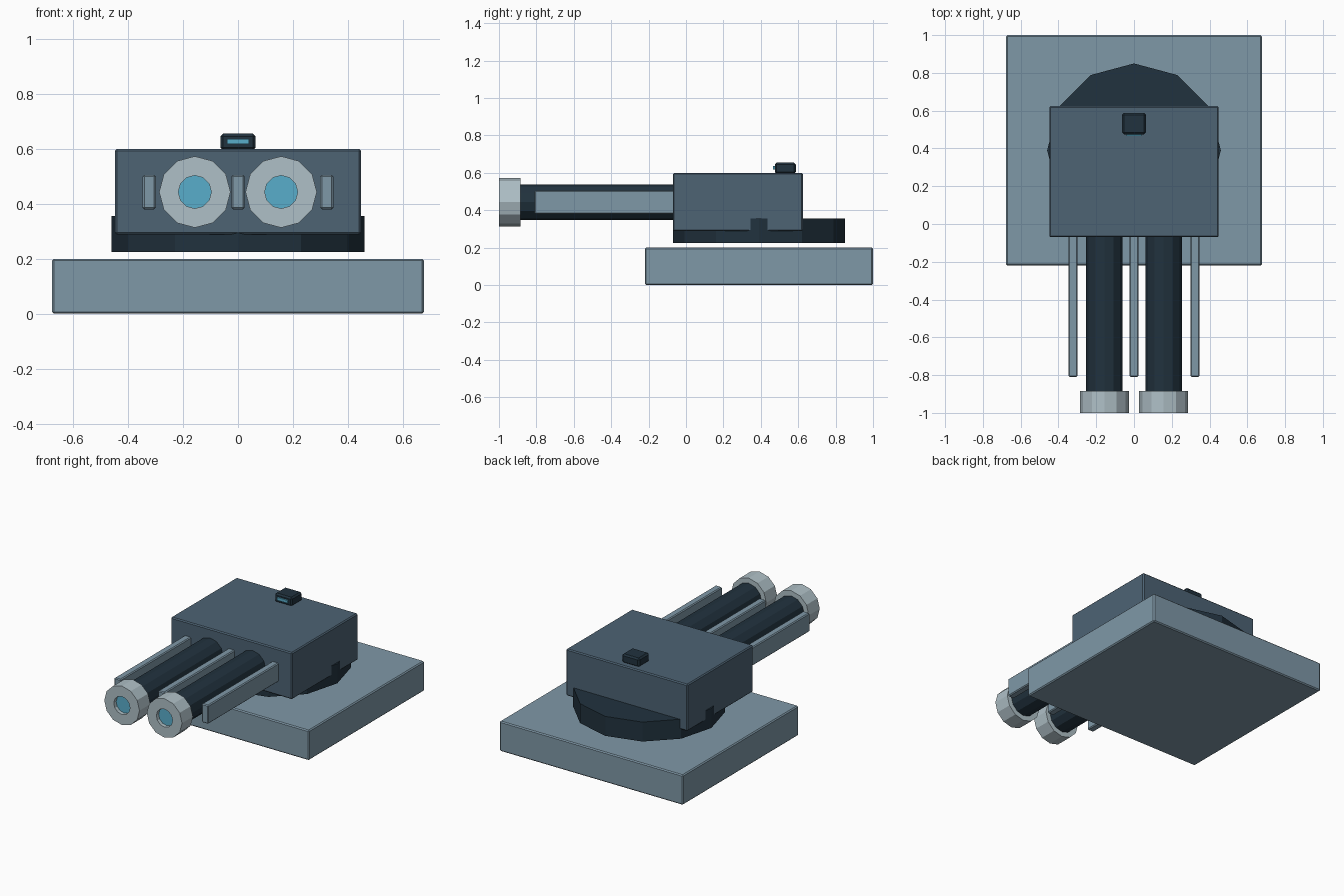
import bpy, bmesh, math
from mathutils import Matrix, Vector

cube = bpy.data.objects.get("Cube")
if cube:
    bpy.data.objects.remove(cube, do_unlink=True)


def material(name, hex_code):
    def lin(c):
        c /= 255
        return c / 12.92 if c < 0.04045 else ((c + 0.055) / 1.055) ** 2.4
    colour = [lin(int(hex_code[i:i + 2], 16)) for i in (0, 2, 4)] + [1]
    m = bpy.data.materials.new(name)
    m.use_nodes = True
    m.diffuse_color = colour
    bsdf = m.node_tree.nodes["Principled BSDF"]
    bsdf.inputs["Base Color"].default_value = colour
    bsdf.inputs["Roughness"].default_value = 0.8
    return m


STEEL = material("steel blue", "7F98A7")
HULL = material("slate blue", "4D6374")
DARK = material("dark navy", "21323E")
PALE = material("pale grey", "AFC0C7")
GLOW = material("cyan glow", "59AECB")


def finish(name, bm, mats):
    mesh = bpy.data.meshes.new(name)
    bm.to_mesh(mesh)
    bm.free()
    for m in mats:
        mesh.materials.append(m)
    obj = bpy.data.objects.new(name, mesh)
    bpy.context.collection.objects.link(obj)
    return obj


def box(name, low, high, mat, bevel=0.007):
    low, high = Vector(low), Vector(high)
    bm = bmesh.new()
    bmesh.ops.create_cube(bm, size=1)
    bmesh.ops.scale(bm, vec=high - low, verts=bm.verts)
    bmesh.ops.translate(bm, vec=(low + high) / 2, verts=bm.verts)
    obj = finish(name, bm, [mat])
    if bevel:
        mod = obj.modifiers.new("edge bevel", 'BEVEL')
        mod.width = bevel
        mod.segments = 1
    return obj


def prism(radius, depth, sides=12):
    # first vertex on +x, axis along z
    bm = bmesh.new()
    bmesh.ops.create_cone(bm, cap_ends=True, segments=sides, radius1=radius,
                          radius2=radius, depth=depth)
    return bm


def aim_forward(bm, x, y_mid, z):
    bmesh.ops.transform(bm, verts=bm.verts, matrix=Matrix.Translation((x, y_mid, z))
                        @ Matrix.Rotation(math.pi / 2, 4, 'X'))


# Base slab
box("base", (-0.677, -0.22, 0), (0.677, 1, 0.2), STEEL)

# Turntable
bm = prism(0.46, 0.13)
bmesh.ops.translate(bm, vec=(0, 0.39, 0.29), verts=bm.verts)
finish("turntable", bm, [DARK])

# Turret housing
box("housing", (-0.448, -0.07, 0.288), (0.448, 0.625, 0.6), HULL)

# Sensor block with its slit
box("sensor", (-0.064, 0.475, 0.595), (0.064, 0.587, 0.655), DARK, 0.01)
box("sensor_slit", (-0.04, 0.466, 0.617), (0.04, 0.48, 0.636), GLOW, 0)

# Barrels and muzzles
for side, x in (("right", -0.157), ("left", 0.157)):
    bm = prism(0.096, 0.9)
    aim_forward(bm, x, -0.45, 0.443)
    finish(side + "_barrel", bm, [DARK])

    bm = prism(0.13, 0.115)
    aim_forward(bm, x, -0.9425, 0.443)
    bm.normal_update()
    front = min(bm.faces, key=lambda f: f.calc_center_median().y)
    bmesh.ops.inset_region(bm, faces=[front], thickness=0.07)
    # sink the bore and colour its floor
    bore = bmesh.ops.extrude_discrete_faces(bm, faces=[front])["faces"][0]
    bmesh.ops.translate(bm, vec=(0, 0.025, 0), verts=bore.verts)
    bore.material_index = 1
    finish(side + "_muzzle", bm, [PALE, GLOW])

# Rails beside and between the barrels
for name, x in (("right", -0.323), ("middle", 0), ("left", 0.323)):
    box(name + "_rail", (x - 0.024, -0.81, 0.38), (x + 0.024, -0.05, 0.505), STEEL, 0.006)
